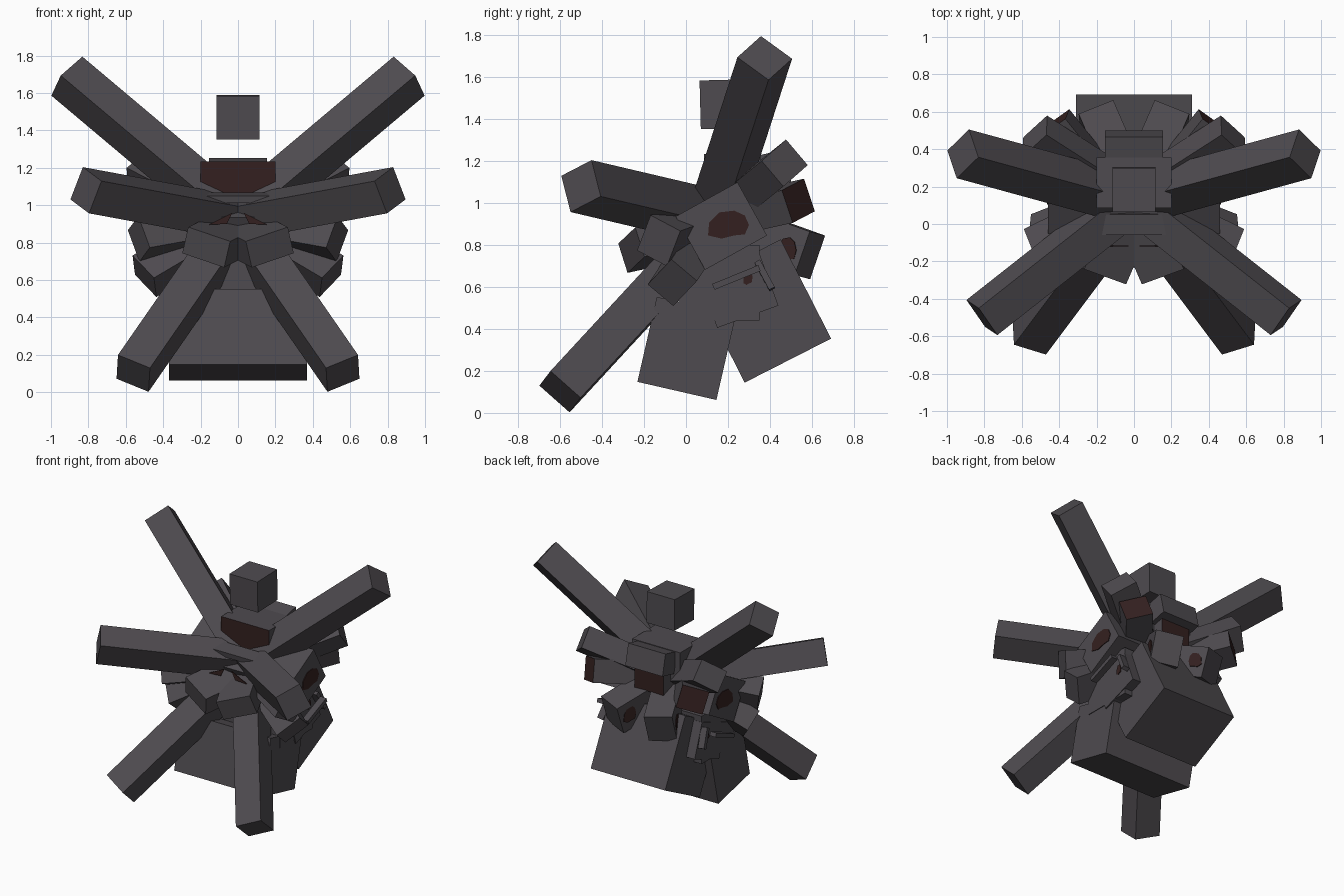
import bpy, bmesh, math
from mathutils import Vector, Matrix

if "Cube" in bpy.data.objects:
    bpy.data.objects.remove(bpy.data.objects["Cube"])


def material(name, rgb):
    m = bpy.data.materials.new(name)
    m.use_nodes = True
    m.diffuse_color = (*rgb, 1)
    b = m.node_tree.nodes["Principled BSDF"]
    b.inputs["Base Color"].default_value = (*rgb, 1)
    b.inputs["Roughness"].default_value = 0.9
    return m


GREY = material("charcoal grey", (0.077, 0.070, 0.079))
BROWN = material("dark red brown", (0.034, 0.0145, 0.014))


def finish(name, bm, mirror=False):
    bmesh.ops.recalc_face_normals(bm, faces=bm.faces)
    me = bpy.data.meshes.new(name)
    bm.to_mesh(me)
    bm.free()
    ob = bpy.data.objects.new(name, me)
    bpy.context.collection.objects.link(ob)
    me.materials.append(GREY)
    me.materials.append(BROWN)
    if mirror:
        mod = ob.modifiers.new("mirror", 'MIRROR')
        mod.use_mirror_merge = False
    return ob


def box(name, centre, size, tilt=0.0, brown=None):
    """Box turned about x; the face looking along 'brown' becomes brown."""
    bm = bmesh.new()
    bmesh.ops.create_cube(bm, size=1)
    m = (Matrix.Translation(centre) @ Matrix.Rotation(math.radians(tilt), 4, 'X')
         @ Matrix.Diagonal((*size, 1)))
    bm.transform(m)
    bm.normal_update()
    if brown:
        for f in bm.faces:
            f.material_index = int(f.normal.dot(Vector(brown)) > 0.8)
    return finish(name, bm)


def beam(name, end, root, width, height, side, brown_end=False):
    """Mirrored pair of square beams from root to end."""
    end, root = Vector(end), Vector(root)
    d = (end - root).normalized()
    u = Vector(side)
    u = (u - d * u.dot(d)).normalized()
    v = d.cross(u)
    bm = bmesh.new()
    bmesh.ops.create_cube(bm, size=1)
    rot = Matrix((u, v, d)).transposed().to_4x4()
    bm.transform(Matrix.Translation((end + root) / 2) @ rot
                 @ Matrix.Diagonal((width, height, (end - root).length, 1)))
    bm.normal_update()
    if brown_end:
        for f in bm.faces:
            f.material_index = int(f.normal.dot(d) > 0.9)
    return finish(name, bm, True)


def patch(name, centre, normal, outline):
    """Mirrored thin brown stain lying on a face; outline is in the face plane."""
    n = Vector(normal).normalized()
    u = Vector((0, 0, 1)).cross(n).normalized()
    v = n.cross(u)
    bm = bmesh.new()
    f = bm.faces.new([bm.verts.new(Vector(centre) + u * a + v * b) for a, b in outline])
    top = bmesh.ops.extrude_face_region(bm, geom=[f])
    for e in top["geom"]:
        if isinstance(e, bmesh.types.BMVert):
            e.co += n * 0.006
    for f in bm.faces:
        f.material_index = 1
    return finish(name, bm, True)


def scaled(outline, sx, sy):
    return [(a * sx, b * sy) for a, b in outline]


HUB = Vector((0, 0.13, 0.915))

# Long legs
beam("upper_leg", (0.915, 0.375, 1.69), (0, 0.125, 0.92), 0.19, 0.19, (0.05, 0.15, -0.11))
beam("front_leg", (0.813, -0.50, 1.08), (0, 0.14, 0.93), 0.19, 0.19, (-0.10, -0.145, -0.075))
beam("lower_leg", (0.56, -0.60, 0.101), (0.02, 0.12, 0.88), 0.192, 0.192, (0.008, 0.143, -0.128))

# Short stubs around the hub
LOW_BACK = Vector((0.20, 0.59, 0.75))
beam("upper_back_stub", (0.53, 0.47, 1.19), HUB, 0.16, 0.20, (0, 0.10, -0.114))
beam("back_stub", (0.43, 0.535, 1.01), (0.09, 0.11, 0.915), 0.165, 0.19, (0, 0.07, -0.134), True)
beam("lower_back_stub", LOW_BACK, HUB, 0.22, 0.20, (0, -0.06, -0.23))
beam("side_stub", (0.53, -0.13, 0.82), HUB, 0.19, 0.17, (0, 0.09, 0.17))
beam("lower_side_stub", (0.50, -0.065, 0.62), HUB, 0.20, 0.16, (0.05, 0.14, 0.16))
beam("front_stub", (0.17, -0.26, 0.775), (0, 0.13, 0.86), 0.25, 0.15, (0.24, 0.08, 0.08))

# Tilted hub block, lower core and large hanging blocks
box("hub_block", (0, 0.168, 0.89), (0.92, 0.337, 0.29), 29)
box("core_block", (0, 0.157, 0.62), (0.75, 0.385, 0.36))
box("core_inner_block", (0, 0.25, 0.58), (0.76, 0.31, 0.26), 20)
box("front_hanging_block", (0, 0.003, 0.307), (0.74, 0.386, 0.415), -12.9)
box("back_hanging_block", (0, 0.365, 0.485), (0.62, 0.462, 0.53), 27)

# Blocks on top of the hub: brown front, raised back, brown rear below it
box("top_front_block", (0, 0.22, 1.125), (0.40, 0.27, 0.215), 0, (0, -1, 0))
box("top_back_block", (0, 0.415, 1.16), (0.31, 0.14, 0.16), 13)
box("rear_core_block", (0, 0.32, 1.02), (0.24, 0.24, 0.20), 0, (0, 1, 0))

# Floating cube and small plate at the front of the hub
box("floating_cube", (0, 0.185, 1.47), (0.232, 0.235, 0.232), 1.5)
box("front_plate", (0, 0.0, 1.04), (0.42, 0.11, 0.04), 10)

# Thin spikes at the sides
beam("side_spike", (0.47, 0.35, 0.69), (0.47, 0.13, 0.60), 0.03, 0.05, (0, -0.3, 0.8))
beam("side_spike_lower", (0.42, 0.41, 0.59), (0.40, 0.34, 0.72), 0.03, 0.05, (0, 1, 0.3))

# Brown stains on the hub, core and lower back stubs
blob = [(-0.095, -0.05), (-0.03, -0.065), (0.03, -0.05), (0.08, -0.045), (0.1, 0.0),
        (0.08, 0.045), (0.03, 0.068), (-0.04, 0.06), (-0.09, 0.01)]
patch("hub_stain", (0.459, 0.2, 0.895), (1, 0, 0), blob)
patch("core_stain", (0.380, 0.295, 0.645), (1, 0, 0), scaled(blob, 0.22, 0.55))
axis = (LOW_BACK - HUB).normalized()
across = axis.cross(Vector((0, 0, 1))).normalized()
for label, s in (("outer", 1), ("inner", -1)):
    patch(label + "_stub_stain", LOW_BACK - axis * 0.08 + across * s * 0.0995,
          across * s, scaled(blob, 0.5, 0.9))

# Brown slivers at the front of the hub
patch("front_sliver", (0.09, -0.115, 0.915), (0, -1, 0),
      [(-0.06, 0.045), (-0.03, -0.015), (0.07, -0.02)])
